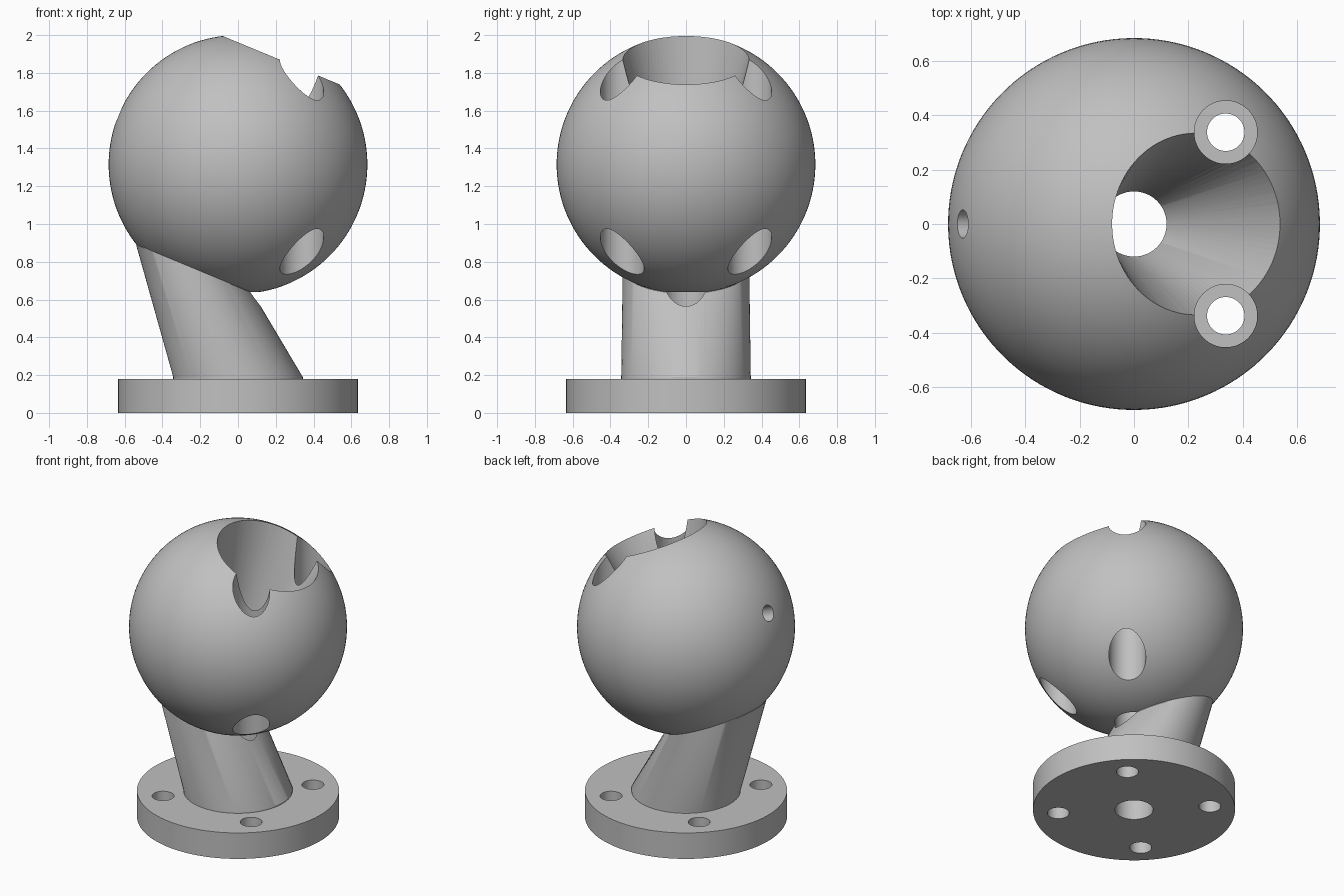
import bpy, bmesh, math
from mathutils import Vector, Matrix

if "Cube" in bpy.data.objects:
    bpy.data.objects.remove(bpy.data.objects["Cube"])

SEG = 96
TILT = math.radians(22.5)
R, CZ = 0.685, 1.315            # ball radius and centre height
CENTRE = Vector((0, 0, CZ))
AXIS = Vector((math.sin(TILT), 0, math.cos(TILT)))

grey = bpy.data.materials.new("grey")
grey.diffuse_color = (0.53, 0.53, 0.53, 1)
grey.use_nodes = True
grey.node_tree.nodes["Principled BSDF"].inputs["Base Color"].default_value = grey.diffuse_color


def make(name, bm):
    bmesh.ops.recalc_face_normals(bm, faces=bm.faces)
    bmesh.ops.triangulate(bm, faces=bm.faces)
    if bm.calc_volume(signed=True) < 0:
        bmesh.ops.reverse_faces(bm, faces=bm.faces)
    me = bpy.data.meshes.new(name)
    bm.to_mesh(me)
    bm.free()
    me.materials.append(grey)
    ob = bpy.data.objects.new(name, me)
    bpy.context.collection.objects.link(ob)
    return ob


def ring(centre, radius, tilt=0.0):
    rot = Matrix.Rotation(tilt, 3, 'Y')
    return [Vector(centre) + rot @ Vector((radius * math.cos(a), radius * math.sin(a), 0))
            for a in (2 * math.pi * (i + 0.37) / SEG for i in range(SEG))]


def loft(name, rings):
    bm = bmesh.new()
    vs = [[bm.verts.new(p) for p in r] for r in rings]
    for a, b in zip(vs, vs[1:]):
        for i in range(SEG):
            j = (i + 1) % SEG
            bm.faces.new((a[i], a[j], b[j], b[i]))
    bm.faces.new(vs[0])
    bm.faces.new(vs[-1])
    return make(name, bm)


def cylinder(name, x, y, r, z0, z1):
    return loft(name, [ring((x, y, z0), r), ring((x, y, z1), r)])


def volume(me):
    bm = bmesh.new()
    bm.from_mesh(me)
    v = bm.calc_volume(signed=True)
    bm.free()
    return v


def apply_bool(target, other, op):
    """Combine two solids, keeping the first solver result of plausible volume."""
    va, vb = volume(target.data), volume(other.data)
    lo, hi = (va - vb, va) if op == 'DIFFERENCE' else (max(va, vb), va + vb)
    for solver in ('MANIFOLD', 'EXACT', 'FLOAT'):
        m = target.modifiers.new(op, 'BOOLEAN')
        m.operation, m.object, m.solver = op, other, solver
        bpy.context.view_layer.update()
        dep = bpy.context.evaluated_depsgraph_get()
        me = bpy.data.meshes.new_from_object(target.evaluated_get(dep))
        target.modifiers.remove(m)
        v = volume(me)
        if lo - 1e-3 < v < hi - 1e-5:
            bm = bmesh.new()
            bm.from_mesh(me)
            bmesh.ops.triangulate(bm, faces=bm.faces)
            bm.to_mesh(me)
            bm.free()
            target.data = me
            break
    bpy.data.objects.remove(other)


# Ball
bm = bmesh.new()
bmesh.ops.create_uvsphere(bm, u_segments=128, v_segments=64, radius=R)
bmesh.ops.rotate(bm, verts=bm.verts, matrix=Matrix.Rotation(0.011, 3, 'Z'))
bmesh.ops.translate(bm, verts=bm.verts, vec=CENTRE)
body = make("ball_mount", bm)

# Leaning stem, from a flat circle to a tilted circle under the ball
stem = loft("stem", [ring((0, 0, 0.1), 0.343), ring((0, 0, 0.19), 0.343),
                     ring(CENTRE - AXIS * 0.6, 0.335, TILT),
                     ring(CENTRE - AXIS * 0.5, 0.335, TILT)])
apply_bool(body, stem, 'UNION')

# Round base plate
apply_bool(body, cylinder("base_plate", 0, 0, 0.635, 0, 0.18), 'UNION')

# Flared socket running into the vertical centre bore
throat = ring((0, 0, 1.1), 0.12)
rim = ring(CENTRE + AXIS * 0.598, 0.335, TILT)
flare = [p + (p - q) * 0.2 for p, q in zip(rim, throat)]
apply_bool(body, loft("socket_cutter", [ring((0, 0, -0.1), 0.12), throat, flare]), 'DIFFERENCE')

# Side screw hole, square to the socket axis
side = Vector((-math.cos(TILT), 0, math.sin(TILT)))
apply_bool(body, loft("side_cutter", [ring(CENTRE, 0.052, TILT - math.pi / 2),
                                      ring(CENTRE + side, 0.052, TILT - math.pi / 2)]), 'DIFFERENCE')

# Four screw holes in the base, with tool access through the ball on one side
for sx in (-1, 1):
    for sy in (-1, 1):
        x, y = 0.338 * sx, 0.338 * sy
        apply_bool(body, cylinder("screw_cutter", x, y, 0.069, -0.1, 0.24), 'DIFFERENCE')
        if sx > 0:
            apply_bool(body, cylinder("access_cutter", x, y, 0.116, 0.3, 2.2), 'DIFFERENCE')

# Smooth surfaces with crisp edges
bpy.ops.object.select_all(action='DESELECT')
body.select_set(True)
bpy.context.view_layer.objects.active = body
bpy.ops.object.shade_smooth_by_angle(angle=math.radians(30))
